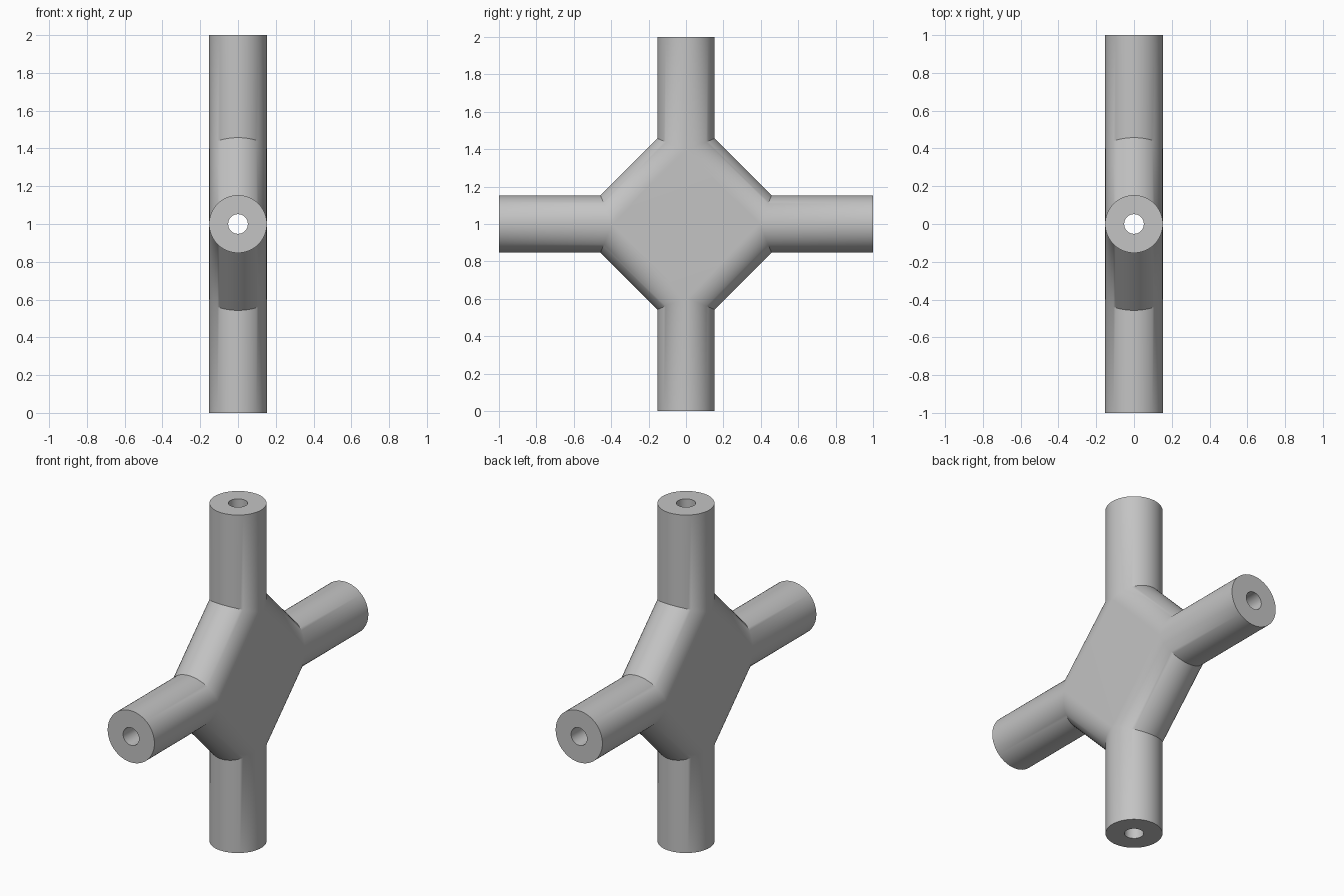
import bpy, bmesh
from math import sin, cos, pi, sqrt, radians
from mathutils import Matrix, Vector

cube = bpy.data.objects.get("Cube")
if cube:
    bpy.data.objects.remove(cube)

SEG = 64        # sides of each round arm
R = 0.153       # arm radius
BORE = 0.052    # hole radius
FLAT = 0.394    # centre to corner of the flat web face
END = 1.0       # arm length from the centre

grey = bpy.data.materials.new("light_grey")
grey.use_nodes = True
colour = (0.55, 0.55, 0.55, 1)
grey.diffuse_color = colour
grey.node_tree.nodes["Principled BSDF"].inputs["Base Color"].default_value = colour

bm = bmesh.new()


def ring(radius, y_of):
    """Ring of vertices around the y axis; y depends on the side distance."""
    verts = []
    for i in range(SEG):
        a = 2 * pi * i / SEG
        z = radius * cos(a)
        verts.append(bm.verts.new((radius * sin(a), y_of(abs(z)), z)))
    return verts


def bridge(a, b):
    for i in range(SEG):
        j = (i + 1) % SEG
        bm.faces.new((a[i], a[j], b[j], b[i]))


# Bored arm along +y: mitred root, outer wall, end face, bore mitred at centre
rings = [ring(R, lambda c: FLAT + (sqrt(2) - 1) * c),
         ring(R, lambda c: END),
         ring(BORE, lambda c: END),
         ring(BORE, lambda c: c)]
for a, b in zip(rings, rings[1:]):
    bridge(a, b)

# Rounded web edge running from this arm to the +z arm
edge = []
for i in range(SEG // 2 + 1):
    a = -pi / 2 + pi * i / (SEG // 2)
    x, c = R * sin(a), R * cos(a)
    far = FLAT + (sqrt(2) - 1) * c
    edge.append((bm.verts.new((x, far, c)), bm.verts.new((x, c, far))))
for (a, b), (c, d) in zip(edge, edge[1:]):
    bm.faces.new((a, b, d, c))

# Repeat the quarter around the x axis
quarter = bm.verts[:] + bm.edges[:] + bm.faces[:]
for k in range(1, 4):
    copy = bmesh.ops.duplicate(bm, geom=quarter)["geom"]
    bmesh.ops.rotate(bm, cent=Vector(), matrix=Matrix.Rotation(k * pi / 2, 3, "X"),
                     verts=[v for v in copy if isinstance(v, bmesh.types.BMVert)])

# Flat web faces on both sides
for x in (-R, R):
    bm.faces.new([bm.verts.new((x, FLAT * cos(k * pi / 2), FLAT * sin(k * pi / 2)))
                  for k in range(4)])

bmesh.ops.remove_doubles(bm, verts=bm.verts[:], dist=0.0002)
bmesh.ops.recalc_face_normals(bm, faces=bm.faces[:])
bmesh.ops.translate(bm, verts=bm.verts[:], vec=(0, 0, END))

mesh = bpy.data.meshes.new("cross_connector")
bm.to_mesh(mesh)
bm.free()
mesh.materials.append(grey)
connector = bpy.data.objects.new("cross_connector", mesh)
bpy.context.collection.objects.link(connector)

# Smooth walls, crisp end faces and seams
bpy.ops.object.select_all(action="DESELECT")
connector.select_set(True)
bpy.context.view_layer.objects.active = connector
bpy.ops.object.shade_smooth_by_angle(angle=radians(30))
